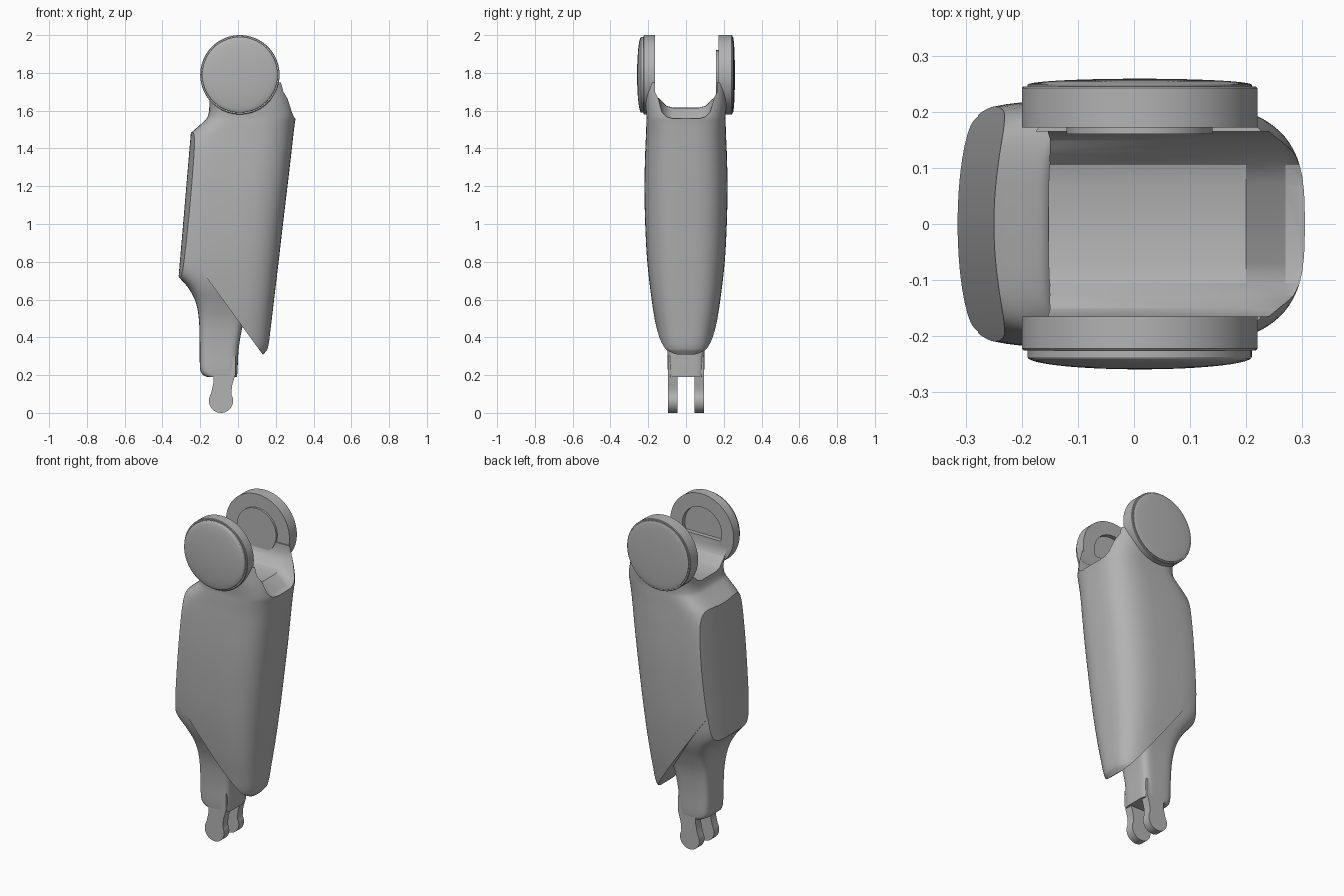
import bpy, bmesh, math
from mathutils import Vector, Matrix

if "Cube" in bpy.data.objects:
    bpy.data.objects.remove(bpy.data.objects["Cube"])

grey = bpy.data.materials.new("warm_grey")
grey.use_nodes = True
grey.diffuse_color = (0.45, 0.45, 0.45, 1)
grey.node_tree.nodes["Principled BSDF"].inputs["Base Color"].default_value = (0.45, 0.45, 0.45, 1)


def make(name, bm):
    bmesh.ops.recalc_face_normals(bm, faces=bm.faces)
    mesh = bpy.data.meshes.new(name)
    bm.to_mesh(mesh)
    bm.free()
    mesh.materials.append(grey)
    obj = bpy.data.objects.new(name, mesh)
    bpy.context.collection.objects.link(obj)
    return obj


def loft(rings):
    bm = bmesh.new()
    loops = [[bm.verts.new(p) for p in ring] for ring in rings]
    n = len(loops[0])
    for a, b in zip(loops, loops[1:]):
        for i in range(n):
            j = (i + 1) % n
            bm.faces.new((a[i], a[j], b[j], b[i]))
    bm.faces.new(loops[0])
    bm.faces.new(loops[-1])
    return bm


def section(z, x0, x1, half, front_n, back_n, n=72):
    """Rounded cross-section with its own bluntness at each end."""
    mid = x0 + (x1 - x0) * 0.52
    ring = []
    for i in range(n):
        c, s = math.cos(math.tau * i / n), math.sin(math.tau * i / n)
        e = 2 / (front_n if c > 0 else back_n)
        reach = (x1 - mid) if c > 0 else (mid - x0)
        ring.append((mid + reach * math.copysign(abs(c) ** e, c),
                     half * math.copysign(abs(s) ** e, s), z))
    return ring


def refine(rows, steps=4):
    """Smooth curve through the section parameters."""
    out = []
    for i in range(len(rows) - 1):
        p0, p1, p2, p3 = (rows[max(0, min(len(rows) - 1, i + k))] for k in (-1, 0, 1, 2))
        span = p2[0] - p1[0]
        for s in range(steps):
            t = s / steps
            row = [p1[0] + span * t]
            for a, b, c, d, in list(zip(p0, p1, p2, p3))[1:]:
                m1 = (c - a) * span / (p2[0] - p0[0])
                m2 = (d - b) * span / (p3[0] - p1[0])
                row.append((2*t**3 - 3*t*t + 1) * b + (t**3 - 2*t*t + t) * m1
                           + (3*t*t - 2*t**3) * c + (t**3 - t*t) * m2)
            out.append(row)
    return out + [rows[-1]]


def boolean(obj, cutter, operation):
    mod = obj.modifiers.new(cutter.name, 'BOOLEAN')
    mod.object, mod.operation, mod.solver = cutter, operation, 'EXACT'
    cutter.hide_render = True
    cutter.hide_viewport = True
    cutter.display_type = 'WIRE'


def finish(obj, angle=30):
    bpy.ops.object.select_all(action='DESELECT')
    bpy.context.view_layer.objects.active = obj
    obj.select_set(True)
    for mod in list(obj.modifiers):
        bpy.ops.object.modifier_apply(modifier=mod.name)
    bpy.ops.object.shade_smooth_by_angle(angle=math.radians(angle))


# Gently curved limit that trims the calf into a flat plate
bm = bmesh.new()
bmesh.ops.create_cone(bm, cap_ends=True, segments=256, radius1=0.8, radius2=0.8, depth=4)
trim = make("calf_trim_cutter", bm)
trim.matrix_world = Matrix.Translation((0.525, 0, 1.15)) @ Matrix.Rotation(0.085, 4, 'Y')

# Saddle cutter between the two arms, dipping toward the shin
rings = []
for x, floor in ((-1, 1.62), (0.2, 1.615), (0.27, 1.56), (0.6, 1.54)):
    half = [(0.165, 2.3), (0.165, 1.7), (0.15, 1.67), (0.128, floor + 0.035),
            (0.105, floor + 0.01), (0.07, floor)]
    rings.append([(x, y, z) for y, z in half] + [(x, -y, z) for y, z in reversed(half)])
saddle = make("saddle_cutter", loft(rings))

# Shin shell: height, rear x, front x, half width
shell_rows = [(0.31, -0.30, 0.135, 0.115), (0.34, -0.30, 0.157, 0.135), (0.45, -0.30, 0.173, 0.158),
              (0.6, -0.30, 0.191, 0.182), (0.8, -0.345, 0.215, 0.205), (1.0, -0.35, 0.238, 0.216),
              (1.2, -0.34, 0.262, 0.22), (1.38, -0.31, 0.283, 0.216), (1.47, -0.26, 0.293, 0.212),
              (1.53, -0.195, 0.300, 0.21), (1.57, -0.16, 0.305, 0.209), (1.65, -0.155, 0.290, 0.216),
              (1.75, -0.19, 0.262, 0.222)]
bm = loft([section(*r, 3, 4.5) for r in refine(shell_rows)])
start, end = Vector((0.13, 0, 0.31)), Vector((-0.3, 0, 0.9))
along = end - start
bmesh.ops.bisect_plane(bm, geom=bm.verts[:] + bm.edges[:] + bm.faces[:], plane_co=start,
                       plane_no=Vector((along.z, 0, -along.x)), clear_inner=True)
bmesh.ops.holes_fill(bm, edges=[e for e in bm.edges if e.is_boundary])
shell = make("shin_shell", bm)
boolean(shell, trim, 'INTERSECT')
boolean(shell, saddle, 'DIFFERENCE')

# Calf tapering into the ankle stem
calf_rows = [(0.19, -0.165, -0.005, 0.093), (0.205, -0.19, -0.004, 0.095), (0.24, -0.201, -0.002, 0.097),
             (0.35, -0.203, 0.005, 0.1), (0.48, -0.206, 0.03, 0.115), (0.58, -0.222, 0.07, 0.145),
             (0.66, -0.262, 0.1, 0.175), (0.73, -0.32, 0.12, 0.191), (0.8, -0.343, 0.13, 0.199),
             (1.0, -0.346, 0.13, 0.209)]
calf = make("calf_stem", loft([section(*r, 5, 4.5) for r in refine(calf_rows)]))
boolean(calf, trim, 'INTERSECT')

finish(shell)
finish(calf)


def lathe(name, profile, side, n=96):
    """Turn (radius, depth) points around the knee axis."""
    rings = [[(0.01 + r * math.cos(math.tau * i / n), side * y, 1.79 + r * math.sin(math.tau * i / n))
              for i in range(n)] for r, y in profile]
    finish(make(name, loft(rings)), 25)


# Knee discs with a socket in front and a boss behind, and domed caps
lathe("front_knee_disc", [(0.13, 0.19), (0.13, 0.165), (0.21, 0.165), (0.21, 0.222), (0.207, 0.225)], -1)
lathe("back_knee_disc", [(0.13, 0.16), (0.13, 0.172), (0.21, 0.172), (0.21, 0.242), (0.207, 0.245)], 1)
for name, side, base, edge in (("front_knee_cap", -1, 0.215, 0.237), ("back_knee_cap", 1, 0.235, 0.248)):
    rise = 0.259 - edge
    dome = [(0.2 * math.cos(a), edge + rise * math.sin(a))
            for a in (math.radians(d) for d in range(0, 90, 6))]
    lathe(name, [(0.2, base)] + dome, side)

# Pair of rounded ankle prongs
outline = [(-0.13, 0.3), (-0.13, 0.16), (-0.142, 0.105)]
outline += [(-0.09 + 0.064 * math.cos(a), 0.064 + 0.064 * math.sin(a))
            for a in (math.radians(d) for d in range(160, 391, 10))]
outline += [(-0.034, 0.12), (-0.03, 0.15), (-0.012, 0.21), (-0.012, 0.3)]
for name, side in (("front_prong", -1), ("back_prong", 1)):
    prong = make(name, loft([[(x, side * y, z) for x, z in outline] for y in (0.045, 0.094)]))
    finish(prong)
